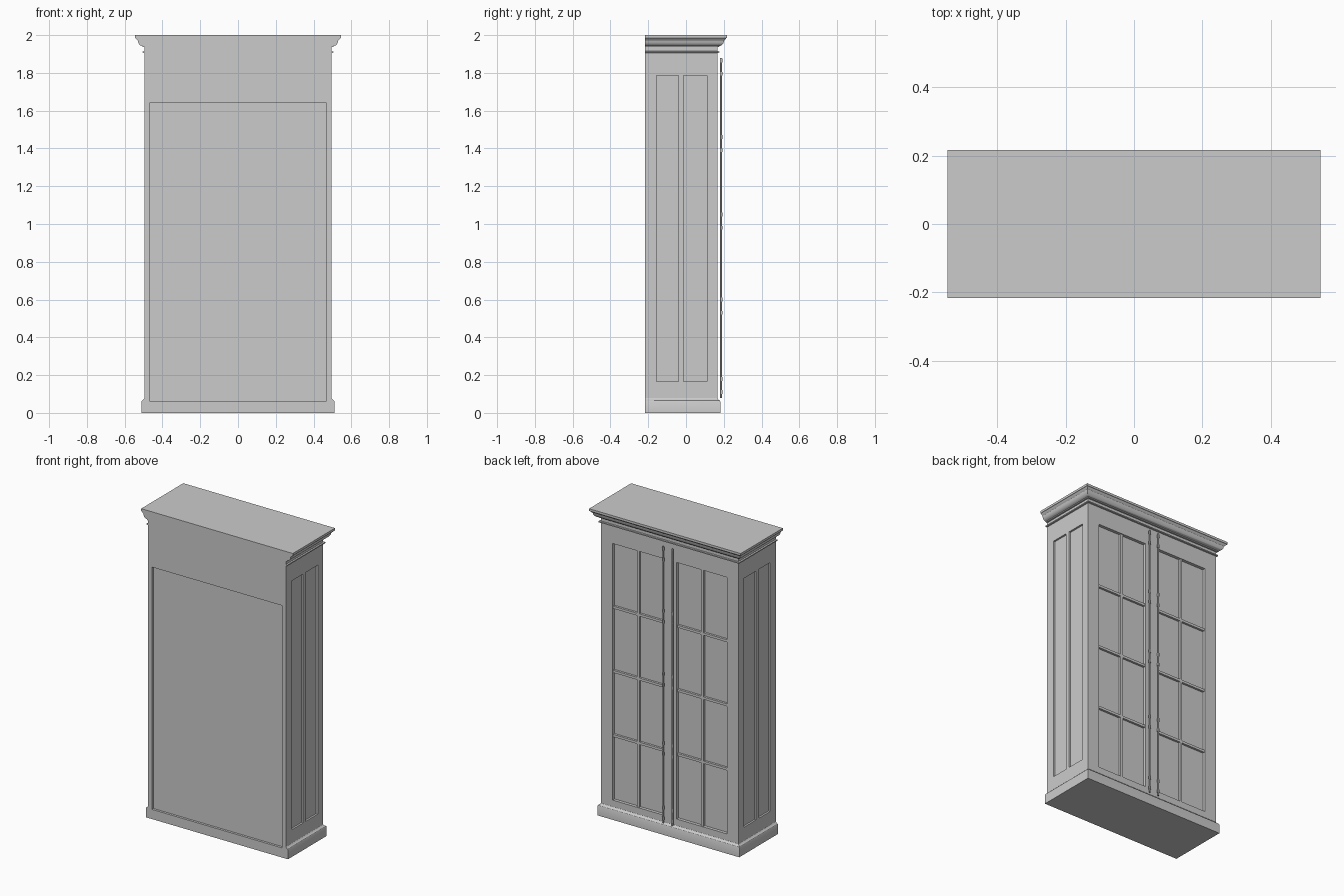
import bpy, bmesh
from mathutils import Matrix, Vector

HALF_W, BACK, DOOR = 0.496, -0.216, 0.167   # body half width, wall side, door side

cube = bpy.data.objects.get("Cube")
if cube:
    bpy.data.objects.remove(cube, do_unlink=True)

paint = bpy.data.materials.new("Grey paint")
paint.use_nodes = True
GREY = (0.6, 0.6, 0.6, 1)
paint.diffuse_color = GREY
paint.node_tree.nodes["Principled BSDF"].inputs["Base Color"].default_value = GREY


def finish(name, bm):
    bmesh.ops.recalc_face_normals(bm, faces=bm.faces)
    mesh = bpy.data.meshes.new(name)
    bm.to_mesh(mesh)
    bm.free()
    mesh.materials.append(paint)
    obj = bpy.data.objects.new(name, mesh)
    bpy.context.collection.objects.link(obj)
    return obj


def add_box(bm, lo, hi):
    lo, hi = Vector(lo), Vector(hi)
    bmesh.ops.create_cube(bm, size=1, matrix=Matrix.Translation((lo + hi) / 2)
                          @ Matrix.Diagonal((hi - lo).to_4d()))


def add_rod(bm, x, y, z0, z1, radius):
    bmesh.ops.create_cone(bm, cap_ends=True, segments=12, radius1=radius, radius2=radius,
                          depth=z1 - z0, matrix=Matrix.Translation((x, y, (z0 + z1) / 2)))


def select_only(obj):
    bpy.ops.object.select_all(action='DESELECT')
    obj.select_set(True)
    bpy.context.view_layer.objects.active = obj


# Carcass with plinth, bead and cornice: (overhang, height), flat against the wall
profile = [(0.015, 0), (0.015, 0.06), (0.012, 0.066), (0.005, 0.07), (0, 0.078),
           (0, 1.906), (0.01, 1.907), (0.01, 1.914), (0, 1.915),
           (0, 1.936), (0.008, 1.937), (0.01, 1.942), (0.02, 1.945), (0.027, 1.951),
           (0.032, 1.96), (0.035, 1.972), (0.041, 1.977), (0.045, 1.983),
           (0.05, 1.985), (0.05, 2)]
bm = bmesh.new()
rings = []
for out, z in profile:
    w, d = HALF_W + out, DOOR + out
    rings.append([bm.verts.new((x, y, z)) for x, y in
                  ((-w, BACK), (w, BACK), (w, d), (-w, d))])
for low, high in zip(rings, rings[1:]):
    for i in range(4):
        j = (i + 1) % 4
        bm.faces.new((low[i], low[j], high[j], high[i]))
bm.faces.new(rings[0])
bm.faces.new(rings[-1])
carcass = finish("carcass", bm)

# Recesses: wall panel, two panels on each side, one glazed opening per door
OPEN_IN, OPEN_OUT, OPEN_LOW, OPEN_TOP = 0.05, 0.412, 0.12, 1.79
GLASS = DOOR - 0.02
bm = bmesh.new()
add_box(bm, (-0.468, BACK - 0.1, 0.063), (0.468, BACK + 0.015, 1.64))
for s in (-1, 1):
    for y0, y1 in ((-0.155, -0.04), (-0.012, 0.112)):
        xs = sorted((s * (HALF_W - 0.012), s * 0.6))
        add_box(bm, (xs[0], y0, 0.165), (xs[1], y1, 1.785))
    xs = sorted((s * OPEN_IN, s * OPEN_OUT))
    add_box(bm, (xs[0], GLASS, OPEN_LOW), (xs[1], 0.3, OPEN_TOP))
cutter = finish("recess_cutter", bm)
cutter.hide_render = True
cut = carcass.modifiers.new("Recesses", 'BOOLEAN')
cut.operation, cut.solver, cut.object = 'DIFFERENCE', 'EXACT', cutter
select_only(carcass)
bpy.ops.object.modifier_apply(modifier=cut.name)
bpy.data.objects.remove(cutter, do_unlink=True)
bpy.ops.object.shade_smooth_by_angle()

for s, side in ((1, "left"), (-1, "right")):
    # Glazing bars: one upright and three cross bars
    bm = bmesh.new()
    mid = s * (OPEN_IN + OPEN_OUT) / 2
    bar = 0.008
    add_box(bm, (mid - bar, GLASS - 0.005, OPEN_LOW), (mid + bar, DOOR - 0.005, OPEN_TOP))
    xs = sorted((s * OPEN_IN, s * OPEN_OUT))
    for k in (1, 2, 3):
        z = OPEN_LOW + (OPEN_TOP - OPEN_LOW) * k / 4
        add_box(bm, (xs[0], GLASS - 0.005, z - bar), (xs[1], DOOR - 0.006, z + bar))
    finish(side + "_glazing_bars", bm)

    # Long bolt rod with paired collars, standing clear of the door
    bm = bmesh.new()
    x, y = s * 0.033, DOOR + 0.019
    add_rod(bm, x, y, 0.08, 1.88, 0.005)
    for z in (0.145, 0.565, 1.015, 1.425, 1.83):
        for dz in (-0.035, 0.035):
            add_rod(bm, x, y, z + dz - 0.01, z + dz + 0.01, 0.007)
    select_only(finish(side + "_bolt_rod", bm))
    bpy.ops.object.shade_smooth_by_angle()
